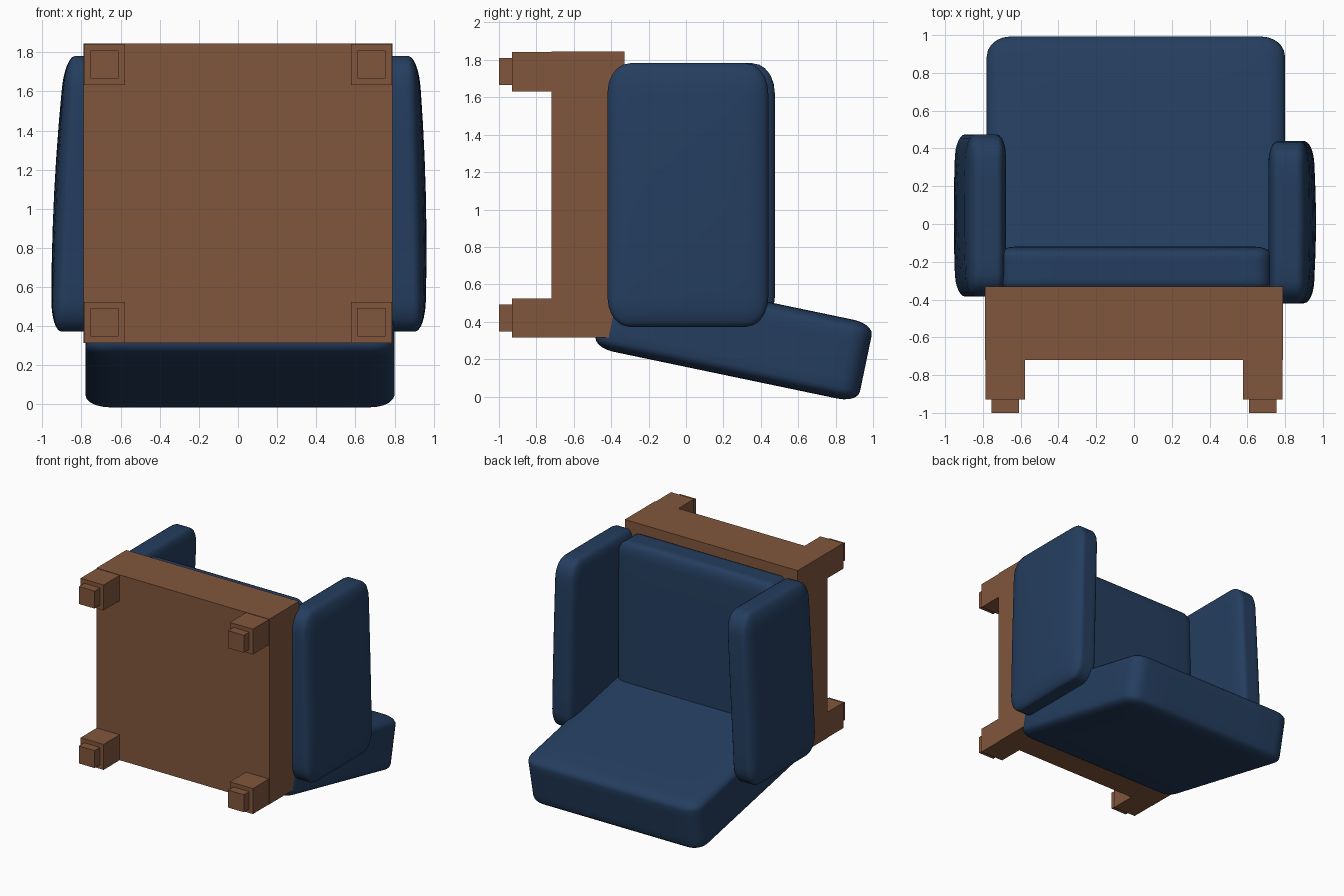
import bpy, bmesh, math
from mathutils import Vector, Matrix

if "Cube" in bpy.data.objects:
    bpy.data.objects.remove(bpy.data.objects["Cube"])


def material(name, rgb):
    m = bpy.data.materials.new(name)
    m.use_nodes = True
    m.diffuse_color = (*rgb, 1)
    m.node_tree.nodes["Principled BSDF"].inputs["Base Color"].default_value = (*rgb, 1)
    return m


wood = material("brown wood", (0.22, 0.093, 0.045))
fabric = material("navy fabric", (0.018, 0.048, 0.115))


def add_object(name, bm, mat):
    mesh = bpy.data.meshes.new(name)
    bm.to_mesh(mesh)
    bm.free()
    mesh.materials.append(mat)
    ob = bpy.data.objects.new(name, mesh)
    bpy.context.collection.objects.link(ob)
    return ob


def box(name, low, high):
    low, high = Vector(low), Vector(high)
    bm = bmesh.new()
    bmesh.ops.create_cube(bm, size=1)
    bmesh.ops.scale(bm, vec=high - low, verts=bm.verts[:])
    bmesh.ops.translate(bm, vec=(low + high) / 2, verts=bm.verts[:])
    return add_object(name, bm, wood)


def cushion(name, centre, half, radius, tilt=0, deform=None):
    """Padded box with its own rounding radius along each axis."""
    bm = bmesh.new()
    bmesh.ops.create_cube(bm, size=2)
    bmesh.ops.subdivide_edges(bm, edges=bm.edges[:], cuts=11, use_grid_fill=True)
    for v in bm.verts:
        p = v.co.copy()
        # The outer half of the grid on each axis forms the rounded rim
        rim = Vector([max(abs(c) - 0.5, 0) * 2 for c in p])
        if rim.length > 0:
            rim = rim.normalized() * max(rim)
        for i in range(3):
            side = math.copysign(1, p[i])
            flat = min(abs(p[i]), 0.5) * 2 * (half[i] - radius[i])
            v.co[i] = side * (flat + radius[i] * rim[i])
        if deform:
            deform(v.co)
    bm.transform(Matrix.Translation(centre) @ Matrix.Rotation(tilt, 4, 'X'))
    for f in bm.faces:
        f.smooth = True
    return add_object(name, bm, fabric)


# Wooden base with stepped feet at its corners
box("base", (-0.79, -0.72, 0.315), (0.79, -0.33, 1.845))
for sx, side in ((-1, "right"), (1, "left")):
    for z, end in ((0.42, "back"), (1.737, "front")):
        for part, r, y0, y1 in (("leg", 0.105, -0.93, -0.715), ("foot", 0.072, -1.0, -0.925)):
            x = sx * 0.682
            box(f"{end}_{side}_{part}", (x - r, y0, z - r), (x + r, y1, z + r))

# Seat cushion lying against the base
cushion("seat_cushion", (0.005, -0.24, 1.08), (0.725, 0.12, 0.69), (0.09, 0.05, 0.11))

# Tilted backrest
tilt = math.radians(-11.8)
middle = Matrix.Rotation(tilt, 3, 'X') @ Vector((0.01, 0.183, 0.37))
cushion("backrest", middle, (0.79, 0.722, 0.215), (0.13, 0.11, 0.06), tilt)


# Armrests lean inwards at the top and bulge on the outside
def arm(name, sx, x, y, lean):
    def shape(co):
        bulge = max(0, 1 - (co.y / 0.45) ** 2) * max(0, 1 - (co.z / 0.75) ** 2)
        if co.x * sx > 0:
            co.x += sx * 0.025 * bulge
        co.x -= sx * lean * co.z
    cushion(name, (x, y, 1.077), (0.105, 0.43, 0.705), (0.05, 0.12, 0.16), 0, shape)


arm("right_armrest", -1, -0.81, 0.045, 0.05)
arm("left_armrest", 1, 0.83, 0.01, 0.025)
